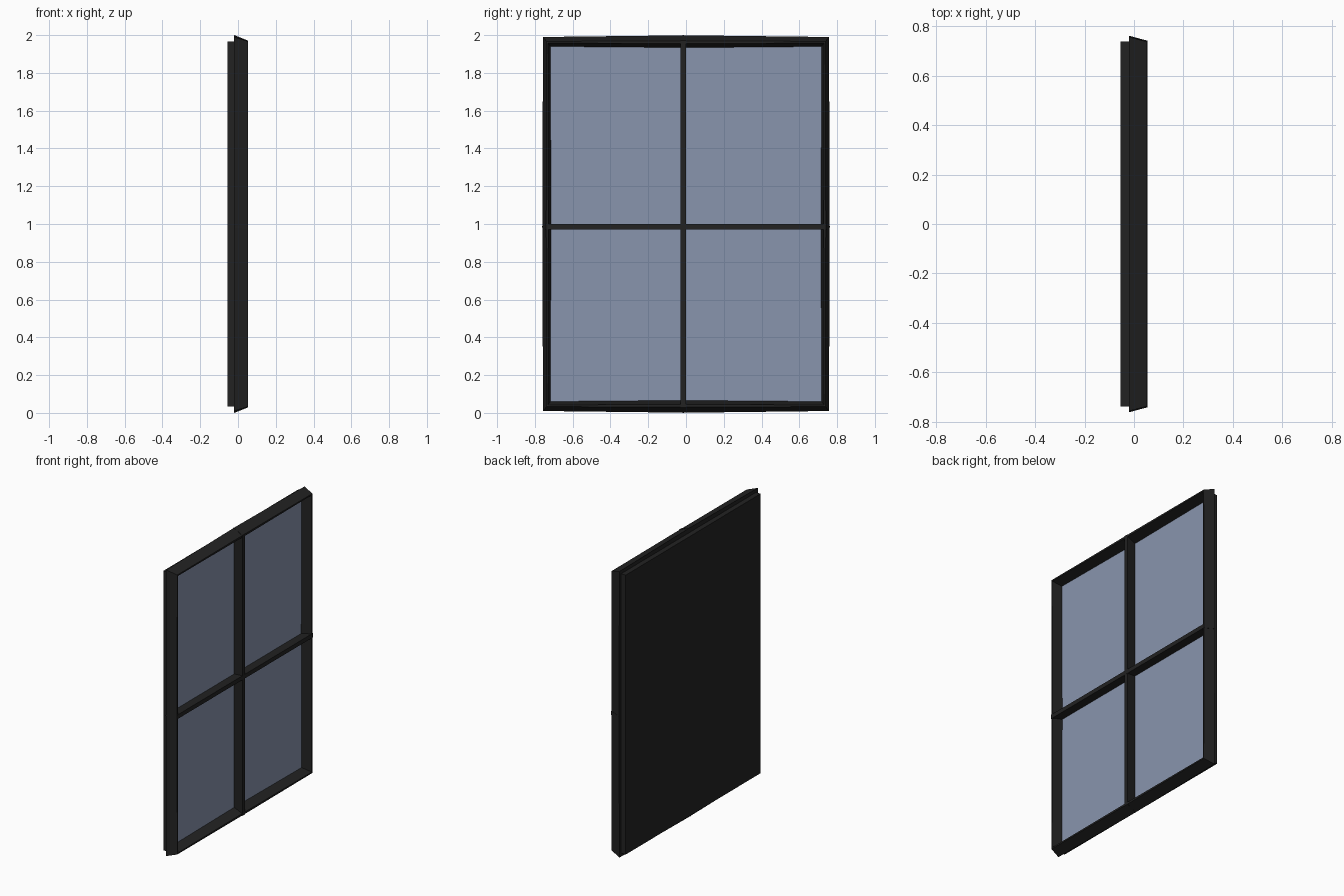
import bpy, bmesh

if "Cube" in bpy.data.objects:
    bpy.data.objects.remove(bpy.data.objects["Cube"])


def material(name, rgb):
    m = bpy.data.materials.new(name)
    m.diffuse_color = (*rgb, 1.0)
    m.use_nodes = True
    m.node_tree.nodes["Principled BSDF"].inputs["Base Color"].default_value = m.diffuse_color
    return m


BLACK = material("black_frame", (0.016, 0.016, 0.016))
GLASS = material("blue_grey_glass", (0.25, 0.30, 0.42))


def finish(bm, name, mat):
    bmesh.ops.recalc_face_normals(bm, faces=bm.faces)
    mesh = bpy.data.meshes.new(name)
    bm.to_mesh(mesh)
    bm.free()
    mesh.materials.append(mat)
    obj = bpy.data.objects.new(name, mesh)
    bpy.context.collection.objects.link(obj)
    return obj


def loft(name, rings, mat):
    """Bridge a list of equal-length point rings and cap both ends."""
    bm = bmesh.new()
    loops = [[bm.verts.new(p) for p in ring] for ring in rings]
    for a, b in zip(loops, loops[1:]):
        n = len(a)
        for i in range(n):
            j = (i + 1) % n
            bm.faces.new((a[i], a[j], b[j], b[i]))
    bm.faces.new(loops[0])
    bm.faces.new(loops[-1])
    return finish(bm, name, mat)


def ring(x, y, z, by=0.0, bz=0.0):
    """Rectangle around (0, 1) whose side midpoints bulge by by / bz."""
    pts = [(-y, -z), (0, -z - bz), (y, -z), (y + by, 0),
           (y, z), (0, z + bz), (-y, z), (-y - by, 0)]
    return [(x, py, 1 + pz) for py, pz in pts]


# Frame: back panel, flared flange, narrow front rim, inner reveal
loft("window_frame", [
    ring(-0.055, 0.738, 0.967),
    ring(-0.020, 0.738, 0.967),
    ring(-0.020, 0.757, 0.990, 0.004, 0.009),
    ring(0.052, 0.738, 0.967, 0.002, 0.002),
    ring(0.052, 0.731, 0.958, -0.002, -0.003),
    ring(-0.022, 0.717, 0.938, -0.004, -0.006),
], BLACK)

# Four glass panes in front of the panel
for row, (z0, z1) in (("lower", (0.055, 0.985)), ("upper", (0.985, 1.945))):
    for side, (y0, y1) in (("left", (-0.722, -0.012)), ("right", (-0.012, 0.722))):
        quad = [(y0, z0), (y1, z0), (y1, z1), (y0, z1)]
        loft(f"{row}_{side}_pane",
             [[(x, y, z) for y, z in quad] for x in (-0.024, -0.016)], GLASS)


# Wedge-shaped glazing bars that run over the frame to its outer edge
def bar(name, vertical, mid, front_x, base_half, front_half):
    rings = []
    for x, w, h in ((-0.020, 0.004, base_half), (front_x, 0.0145, front_half)):
        pts = [(mid - w, -h), (mid + w, -h), (mid + w, h), (mid - w, h)]
        rings.append([(x, a, 1 + b) if vertical else (x, b, a) for a, b in pts])
    loft(name, rings, BLACK)


bar("vertical_glazing_bar", True, -0.014, 0.053, 1.0, 0.971)
bar("horizontal_glazing_bar", False, 0.985, 0.054, 0.762, 0.742)
